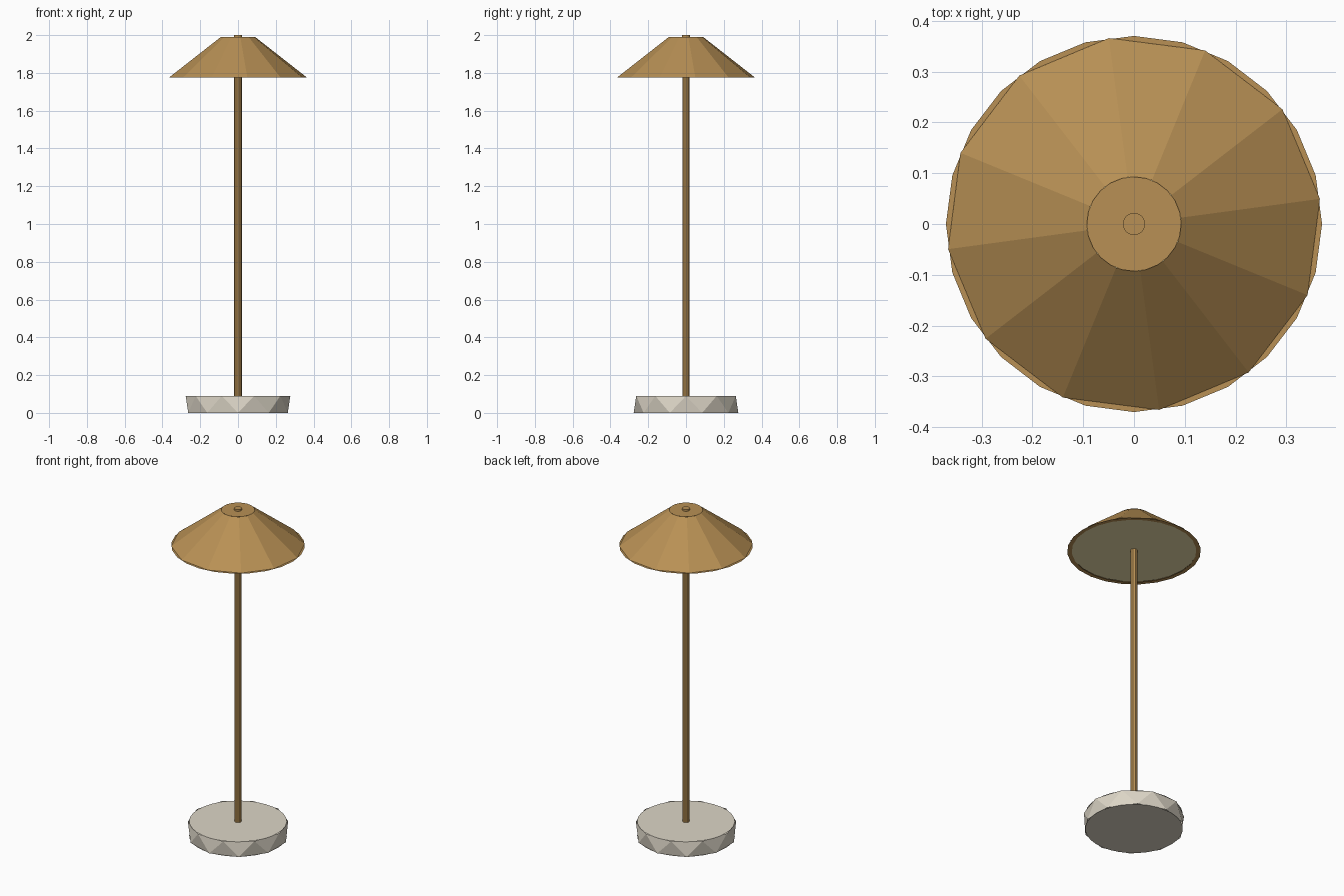
import bpy, bmesh
from math import sin, cos, radians

if "Cube" in bpy.data.objects:
    bpy.data.objects.remove(bpy.data.objects["Cube"])


def material(name, rgb):
    m = bpy.data.materials.new(name)
    m.diffuse_color = (*rgb, 1)
    m.use_nodes = True
    m.node_tree.nodes["Principled BSDF"].inputs["Base Color"].default_value = m.diffuse_color
    return m


BRASS = material("brass", (0.48, 0.28, 0.09))
STONE = material("stone", (0.72, 0.67, 0.57))
GLOW = material("warm_white", (0.85, 0.75, 0.42))


def ring(bm, r, z, n, start=0.0):
    """Regular ring of n vertices, start angle in degrees."""
    return [bm.verts.new((r * cos(radians(start + 360 * i / n)),
                          r * sin(radians(start + 360 * i / n)), z))
            for i in range(n)]


def band(bm, lower, upper, zigzag=False):
    """Join two rings with quads, or alternating triangles."""
    n = len(lower)
    for i in range(n):
        j = (i + 1) % n
        if zigzag:
            bm.faces.new((lower[i], lower[j], upper[i]))
            bm.faces.new((lower[j], upper[j], upper[i]))
        else:
            bm.faces.new((lower[i], lower[j], upper[j], upper[i]))


def finish(bm, name, mat):
    mesh = bpy.data.meshes.new(name)
    bm.to_mesh(mesh)
    bm.free()
    mesh.materials.append(mat)
    ob = bpy.data.objects.new(name, mesh)
    bpy.context.collection.objects.link(ob)
    return ob


def disc(name, r, z, n, mat, down=False):
    bm = bmesh.new()
    face = bm.faces.new(ring(bm, r, z, n))
    if down:
        face.normal_flip()
    return finish(bm, name, mat)


def cylinder(name, r, z0, z1, n, mat):
    bm = bmesh.new()
    low, high = ring(bm, r, z0, n), ring(bm, r, z1, n)
    band(bm, low, high)
    bm.faces.new(high)
    bm.faces.new(low[::-1])
    return finish(bm, name, mat)


# Heavy base: round top and bottom with a coarse faceted wall
disc("base_top", 0.27, 0.09, 32, STONE)
disc("base_bottom", 0.27, 0.0, 32, STONE, down=True)
bm = bmesh.new()
band(bm, ring(bm, 0.277, 0.0, 10, -90), ring(bm, 0.277, 0.09, 10, -72), zigzag=True)
finish(bm, "base_wall", STONE)

# Stem running through to a small finial above the shade
cylinder("stem", 0.02, 0.09, 1.985, 10, BRASS)
cylinder("finial", 0.022, 1.985, 2.0, 20, BRASS)

# Twelve-sided conical shade with a round cap
bm = bmesh.new()
band(bm, ring(bm, 0.369, 1.775, 12, 7.7), ring(bm, 0.093, 1.989, 12, 7.7))
finish(bm, "shade", BRASS)
disc("shade_cap", 0.093, 1.99, 24, BRASS)

# Flat rim under the shade
bm = bmesh.new()
band(bm, ring(bm, 0.345, 1.772, 24), ring(bm, 0.37, 1.772, 24))
finish(bm, "shade_rim", BRASS)

# Diffuser closing the underside
disc("diffuser", 0.347, 1.776, 24, GLOW, down=True)
